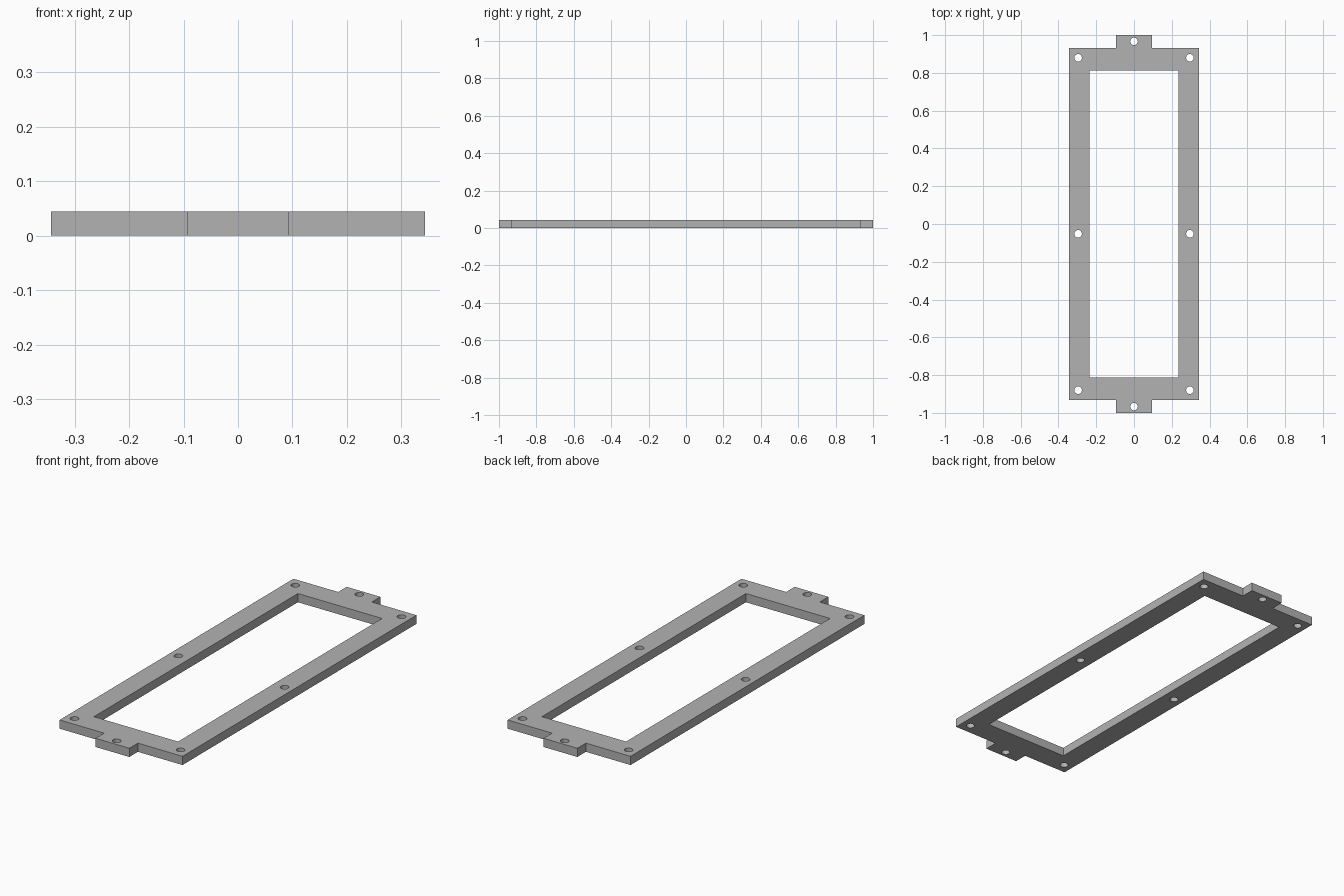
import bpy, bmesh
from math import cos, sin, tau

cube = bpy.data.objects.get("Cube")
if cube:
    bpy.data.objects.remove(cube, do_unlink=True)

HEIGHT = 0.044
HALF_W, HALF_L = 0.343, 0.932      # outer frame
WINDOW_W, WINDOW_L = 0.235, 0.813  # opening
TAB_W, TAB_END = 0.094, 1.0        # end tabs
HOLE_R, HOLE_SIDES = 0.02, 32

grey = bpy.data.materials.new("plain grey")
grey.use_nodes = True
colour = (0.45, 0.45, 0.45, 1)
grey.diffuse_color = colour
grey.node_tree.nodes["Principled BSDF"].inputs["Base Color"].default_value = colour

bm = bmesh.new()


def add_loop(points):
    """Add a closed loop of edges on the ground plane."""
    verts = [bm.verts.new((x, y, 0)) for x, y in points]
    for a, b in zip(verts, verts[1:] + verts[:1]):
        bm.edges.new((a, b))


def add_hole(cx, cy):
    steps = [tau * i / HOLE_SIDES for i in range(HOLE_SIDES)]
    add_loop([(cx + HOLE_R * cos(t), cy + HOLE_R * sin(t)) for t in steps])


# Outer outline: the back half, then the same turned half way round
half = [(HALF_W, HALF_L), (TAB_W, HALF_L), (TAB_W, TAB_END),
        (-TAB_W, TAB_END), (-TAB_W, HALF_L), (-HALF_W, HALF_L)]
add_loop(half + [(-x, -y) for x, y in half])

# Central opening
add_loop([(WINDOW_W, WINDOW_L), (-WINDOW_W, WINDOW_L),
          (-WINDOW_W, -WINDOW_L), (WINDOW_W, -WINDOW_L)])

# Screw holes along both sides and in each tab
for x in (-0.296, 0.296):
    for y in (-0.88, -0.052, 0.88):
        add_hole(x, y)
for y in (-0.967, 0.967):
    add_hole(0, y)

# Fill the flat profile and raise it to full thickness
bmesh.ops.triangle_fill(bm, use_beauty=True, edges=bm.edges[:], normal=(0, 0, 1))
raised = bmesh.ops.extrude_face_region(bm, geom=bm.faces[:], use_keep_orig=True)
top = [g for g in raised["geom"] if isinstance(g, bmesh.types.BMVert)]
bmesh.ops.translate(bm, verts=top, vec=(0, 0, HEIGHT))
bmesh.ops.recalc_face_normals(bm, faces=bm.faces[:])

mesh = bpy.data.meshes.new("mounting_frame")
bm.to_mesh(mesh)
bm.free()
mesh.materials.append(grey)
frame = bpy.data.objects.new("mounting_frame", mesh)
bpy.context.collection.objects.link(frame)

# Smooth hole walls, crisp outer edges
bpy.ops.object.select_all(action="DESELECT")
frame.select_set(True)
bpy.context.view_layer.objects.active = frame
bpy.ops.object.shade_smooth_by_angle()
